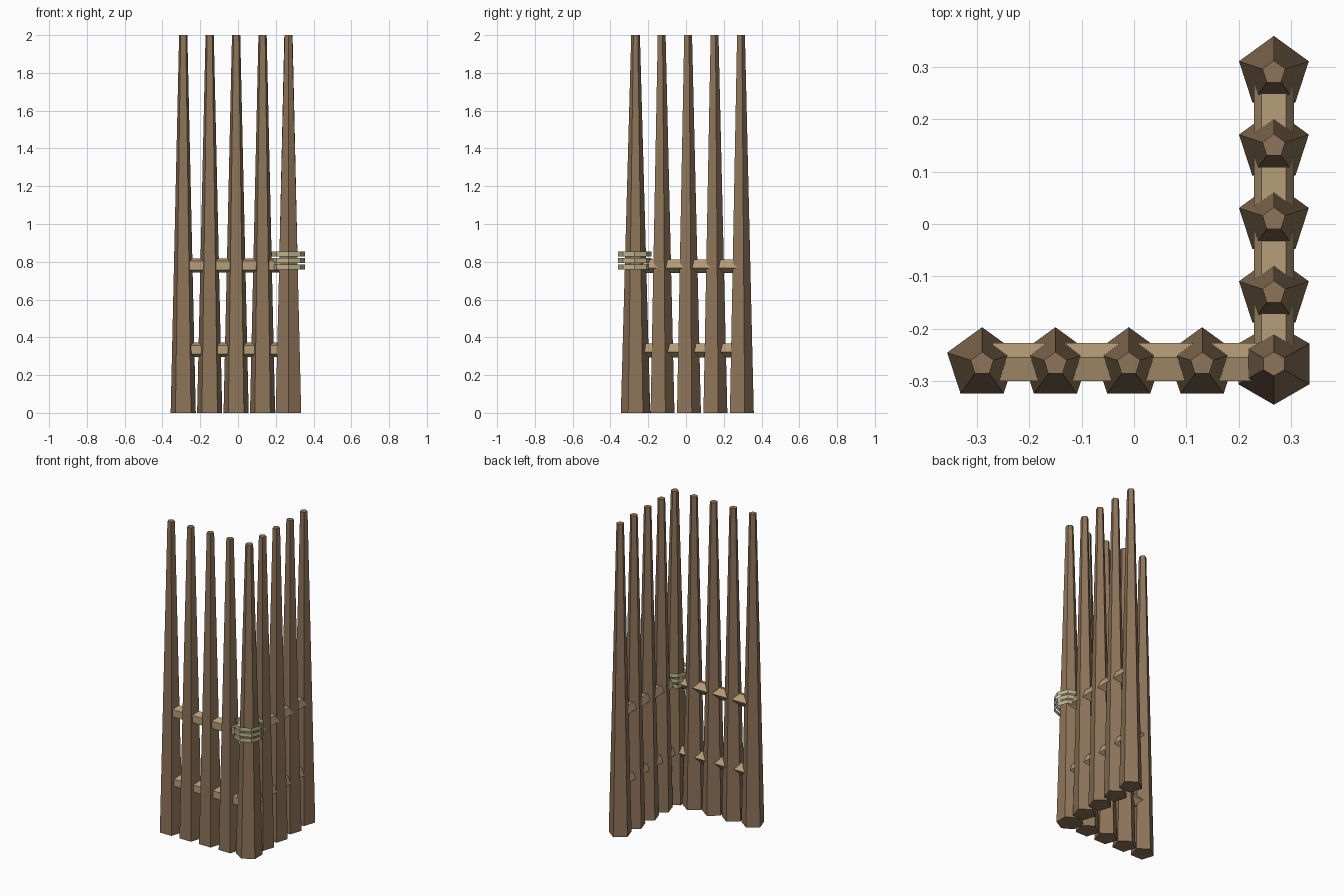
import bpy
import math
from mathutils import Matrix, Vector

cube = bpy.data.objects.get("Cube")
if cube:
    bpy.data.objects.remove(cube, do_unlink=True)


def material(name, rgb):
    m = bpy.data.materials.new(name)
    m.use_nodes = True
    m.diffuse_color = (*rgb, 1)
    m.node_tree.nodes["Principled BSDF"].inputs["Base Color"].default_value = (*rgb, 1)
    return m


WOOD = material("brown wood", (0.27, 0.175, 0.10))
RAIL = material("pale wood", (0.47, 0.34, 0.19))
ROPE = material("straw rope", (0.50, 0.45, 0.26))


def prism(name, mat, start, end, r1, r2, sides, first, second, capped=True):
    """Flat-sided tapered bar; one corner points along the axis called first."""
    first, second = Vector(first), Vector(second)
    verts = []
    for centre, r in ((start, r1), (end, r2)):
        for i in range(sides):
            a = math.tau * i / sides
            verts.append(Vector(centre) + r * (math.cos(a) * first + math.sin(a) * second))
    faces = [(i, (i + 1) % sides, sides + (i + 1) % sides, sides + i) for i in range(sides)]
    if capped:
        faces += [tuple(reversed(range(sides))), tuple(range(sides, 2 * sides))]
    mesh = bpy.data.meshes.new(name)
    mesh.from_pydata(verts, [], faces)
    mesh.materials.append(mat)
    obj = bpy.data.objects.new(name, mesh)
    bpy.context.collection.objects.link(obj)
    return obj


X, Y, Z = Matrix.Identity(3)
CORNER = 0.267
SPACING = 0.14


def post(name, x, y, r, sides):
    prism(name, WOOD, (x, y, 0), (x, y, 2), r, 0.023, sides, Y, -X)


# Tapered posts of the two runs and the corner
post("corner_post", CORNER, -CORNER, 0.078, 6)
for i in range(4):
    post(f"front_post_{i + 1}", -0.29 + SPACING * i, -CORNER, 0.07, 5)
    post(f"side_post_{i + 1}", CORNER, 0.289 - SPACING * i, 0.07, 5)

# Five-sided cross rails
for level, z in (("lower", 0.334), ("upper", 0.78)):
    prism(f"{level}_front_rail", RAIL, (-0.27, -CORNER, z), (CORNER, -CORNER, z),
          0.04, 0.04, 5, Y, Z)
    prism(f"{level}_side_rail", RAIL, (CORNER, -CORNER, z), (CORNER, 0.27, z),
          0.04, 0.04, 5, -Z, -X)

# Open rope bands around the corner post
for i in range(3):
    z = 0.759 + 0.0345 * i
    prism(f"rope_band_{i + 1}", ROPE, (CORNER, -0.272, z), (CORNER, -0.272, z + 0.026),
          0.0885, 0.0885, 8, X, Y, capped=False)
